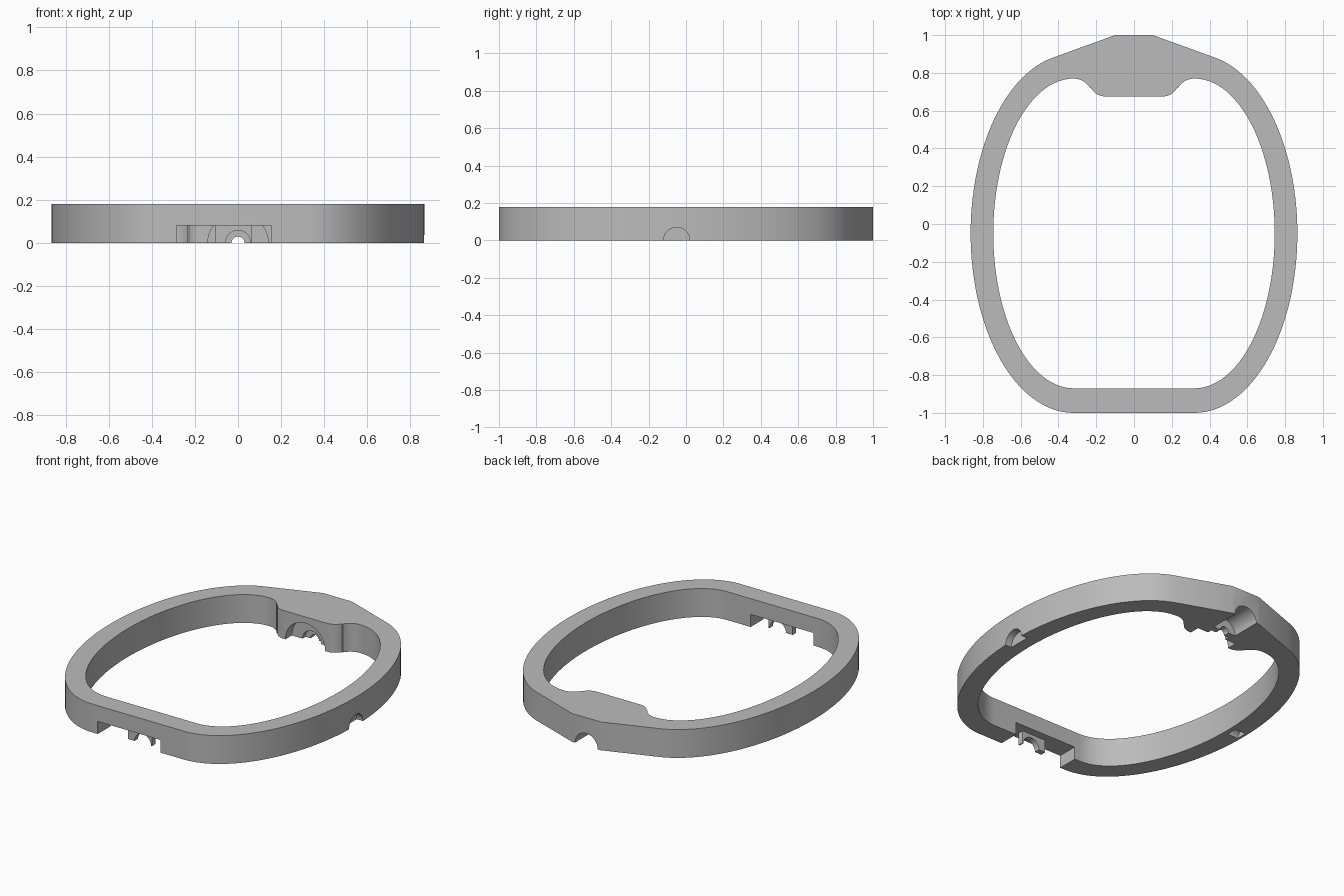
import bpy, bmesh, math
from mathutils import Matrix, Vector

if "Cube" in bpy.data.objects:
    bpy.data.objects.remove(bpy.data.objects["Cube"], do_unlink=True)

HEIGHT = 0.18
WALL_MID = -0.05

grey = bpy.data.materials.new("plain_grey")
grey.use_nodes = True
grey.diffuse_color = (0.5, 0.5, 0.5, 1)
grey.node_tree.nodes["Principled BSDF"].inputs["Base Color"].default_value = (0.5, 0.5, 0.5, 1)


def arc(cx, cy, rx, ry, start, end, steps):
    angles = [math.radians(start + (end - start) * i / steps) for i in range(steps + 1)]
    return [(cx + rx * math.cos(a), cy + ry * math.sin(a)) for a in angles]


def mirrored(half):
    """Close a right-hand outline with its mirror image."""
    return half + [(-x, y) for x, y in reversed(half)]


def prism(name, outline, low, high, matrix=None):
    """Extrude a flat outline from low to high."""
    bm = bmesh.new()
    face = bm.faces.new([bm.verts.new((x, y, low)) for x, y in outline])
    out = bmesh.ops.extrude_face_region(bm, geom=[face])
    moved = [v for v in out["geom"] if isinstance(v, bmesh.types.BMVert)]
    bmesh.ops.translate(bm, verts=moved, vec=(0, 0, high - low))
    if matrix:
        bm.transform(matrix)
    bmesh.ops.recalc_face_normals(bm, faces=bm.faces)
    mesh = bpy.data.meshes.new(name)
    bm.to_mesh(mesh)
    bm.free()
    mesh.materials.append(grey)
    obj = bpy.data.objects.new(name, mesh)
    bpy.context.collection.objects.link(obj)
    return obj


def cut(target, cutter):
    """Subtract the cutter for good and discard it."""
    cutter.hide_render = True
    mod = target.modifiers.new("cut", 'BOOLEAN')
    mod.operation = 'DIFFERENCE'
    mod.solver = 'EXACT'
    mod.object = cutter
    bpy.context.view_layer.objects.active = target
    bpy.ops.object.modifier_apply(modifier=mod.name)
    bpy.data.objects.remove(cutter, do_unlink=True)


def bore(target, start, end, radius):
    """Cut a round channel between two points."""
    a, b = Vector(start), Vector(end)
    turn = (b - a).to_track_quat('Z', 'Y').to_matrix().to_4x4()
    circle = arc(0, 0, radius, radius, 0, 360, 40)[:-1]
    cut(target, prism("bore", circle, 0, (b - a).length, Matrix.Translation(a) @ turn))


# Main frame: oval with a flat front and a tapered rear
outer = mirrored(arc(0.32, WALL_MID, 0.545, 0.95, -90, 78, 56) + [(0.1, 1.0)])
frame = prism("oval_frame", outer, 0, HEIGHT)

# Opening, with a rear pad reaching inward
inner = mirrored(arc(0.32, WALL_MID, 0.425, 0.82, -90, 89, 56)
                 + arc(0.32, 0.67, 0.1, 0.1, 90, 150, 10)
                 + arc(0.15, 0.765, 0.09, 0.09, -30, -90, 10))
cut(frame, prism("opening", inner, -0.1, HEIGHT + 0.1))

# Screw holes, wider at both ends
for x, y in [(0.24, 0.85), (0.44, -0.903)]:
    for side in (-1, 1):
        bore(frame, (side * x, y, -0.1), (side * x, y, 0.3), 0.02)
        bore(frame, (side * x, y, HEIGHT - 0.04), (side * x, y, 0.3), 0.034)
        bore(frame, (side * x, y, -0.1), (side * x, y, 0.06), 0.034)

# Stepped half-round channel through the rear pad
for start, end, radius in [(0.6, 0.74, 0.14), (0.73, 0.77, 0.065),
                           (0.76, 0.82, 0.03), (0.81, 1.1, 0.08)]:
    bore(frame, (0, start, 0), (0, end, 0), radius)

# Blind half-round sockets in both side walls
for side in (-1, 1):
    bore(frame, (side * 0.82, WALL_MID, 0), (side * 1.0, WALL_MID, 0), 0.07)
    bore(frame, (side * 0.775, WALL_MID, 0), (side * 0.85, WALL_MID, 0), 0.035)

# Rectangular notch through the front wall
notch = [(-0.285, -1.1), (0.155, -1.1), (0.155, -0.8), (-0.285, -0.8)]
cut(frame, prism("notch", notch, -0.1, 0.08))

# Arched rib standing in the notch
rib_outline = ([(0.065, 0), (0.065, 0.085), (-0.105, 0.085), (-0.105, 0)]
               + arc(0, 0, 0.058, 0.058, 180, 0, 20))
rib = prism("front_rib", rib_outline, 0.92, 0.955, Matrix.Rotation(math.radians(90), 4, 'X'))

# Smooth the curved walls, keep the edges sharp
for obj in (frame, rib):
    bpy.ops.object.select_all(action='DESELECT')
    obj.select_set(True)
    bpy.context.view_layer.objects.active = obj
    bpy.ops.object.shade_smooth_by_angle(angle=math.radians(25))
